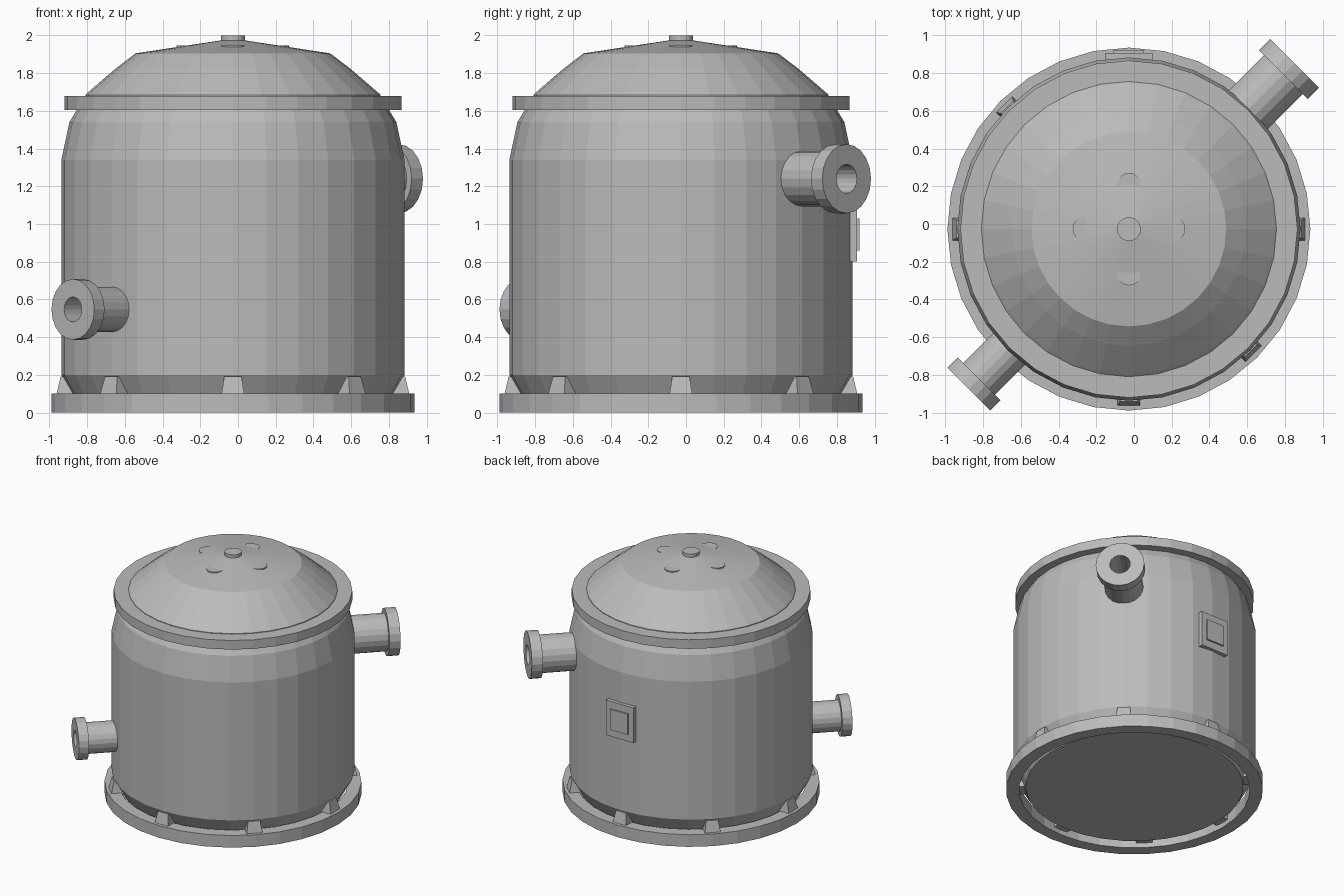
import bpy, math
from mathutils import Matrix, Vector

if "Cube" in bpy.data.objects:
    bpy.data.objects.remove(bpy.data.objects["Cube"])

CX = CY = -0.027      # tank axis
SEG = 32

grey = bpy.data.materials.new("painted_grey_metal")
grey.diffuse_color = (0.5, 0.5, 0.5, 1)
grey.use_nodes = True
grey.node_tree.nodes["Principled BSDF"].inputs["Base Color"].default_value = grey.diffuse_color


def make(name, verts, faces, matrix=Matrix()):
    me = bpy.data.meshes.new(name)
    me.from_pydata([matrix @ Vector(v) for v in verts], [], faces)
    me.materials.append(grey)
    me.update()
    ob = bpy.data.objects.new(name, me)
    bpy.context.collection.objects.link(ob)
    return ob


def lathe(name, profile, seg=SEG, matrix=None, closed=False):
    """Spin (radius, height) points round z; open profiles get end caps."""
    if matrix is None:
        matrix = Matrix.Translation((CX, CY, 0))
    n = len(profile)
    verts = [(r * math.cos(math.tau * i / seg), r * math.sin(math.tau * i / seg), z)
             for r, z in profile for i in range(seg)]
    faces = []
    for k in range(n if closed else n - 1):
        a, b = k * seg, ((k + 1) % n) * seg
        for i in range(seg):
            j = (i + 1) % seg
            faces.append((a + i, a + j, b + j, b + i))
    if not closed:
        faces.append(tuple(reversed(range(seg))))
        faces.append(tuple(range((n - 1) * seg, n * seg)))
    return make(name, verts, faces, matrix)


def box(name, x, y, z):
    v = [(a, b, c) for c in z for b in y for a in x]
    f = [(0, 2, 3, 1), (4, 5, 7, 6), (0, 1, 5, 4), (2, 6, 7, 3), (0, 4, 6, 2), (1, 3, 7, 5)]
    return make(name, v, f)


# Tank shell, base ring and lid flange
lathe("tank_body", [(0.815, 0.03), (0.91, 0.2), (0.91, 1.34), (0.867, 1.54), (0.825, 1.61)])
lathe("base_ring", [(0.865, 0), (0.9625, 0), (0.9625, 0.1), (0.865, 0.1)], closed=True)
lathe("lid_flange", [(0.894, 1.605), (0.894, 1.68)])

# Domed lid with a centre cap and four low bosses
lathe("lid_dome", [(0.783, 1.67), (0.783, 1.685), (0.77, 1.697), (0.62, 1.826),
                   (0.516, 1.905), (0.03, 1.979)])
lathe("lid_cap", [(0.0635, 1.95), (0.0635, 2.0)], 16)
for i in range(4):
    a = i * math.pi / 2
    pos = Matrix.Translation((CX + 0.235 * math.cos(a), CY + 0.235 * math.sin(a), 0))
    lathe(f"lid_boss_{i + 1}", [(0.0635, 1.90), (0.0635, 1.948)], 16, pos)

# Wedge brackets round the foot of the tank
for i in range(8):
    v = []
    for z, r0, r1, w in ((0.04, 0.82, 0.935, 0.062), (0.1, 0.84, 0.935, 0.06), (0.19, 0.88, 0.914, 0.046)):
        v += [(r0, -w, z), (r1, -w, z), (r1, w, z), (r0, w, z)]
    f = [(3, 2, 1, 0), (8, 9, 10, 11)]
    for k in (0, 4):
        f += [(k + j, k + (j + 1) % 4, k + 4 + (j + 1) % 4, k + 4 + j) for j in range(4)]
    make(f"foot_bracket_{i + 1}", v, f,
         Matrix.Translation((CX, CY, 0)) @ Matrix.Rotation(i * math.pi / 4, 4, 'Z'))


# Flanged pipes, hollow down to the tank wall
def pipe(name, angle, z, pipe_r, flange_r, bore, flange_in, end):
    m = (Matrix.Translation((CX, CY, z)) @ Matrix.Rotation(math.radians(angle), 4, 'Z')
         @ Matrix.Rotation(math.pi / 2, 4, 'Y'))
    lathe(name, [(pipe_r, 0.85), (pipe_r, flange_in), (flange_r, flange_in),
                 (flange_r, end), (bore, end), (bore, 0.85)], 20, m, closed=True)


pipe("upper_pipe", 45, 1.24, 0.146, 0.183, 0.077, 1.158, 1.243)
pipe("lower_pipe", 225, 0.547, 0.12, 0.161, 0.066, 1.123, 1.20)

# Rear plate with raised centre
box("rear_plate", (-0.153, 0.097), (0.84, 0.907), (0.80, 1.09))
box("rear_plate_panel", (-0.108, 0.052), (0.89, 0.92), (0.86, 1.03))
